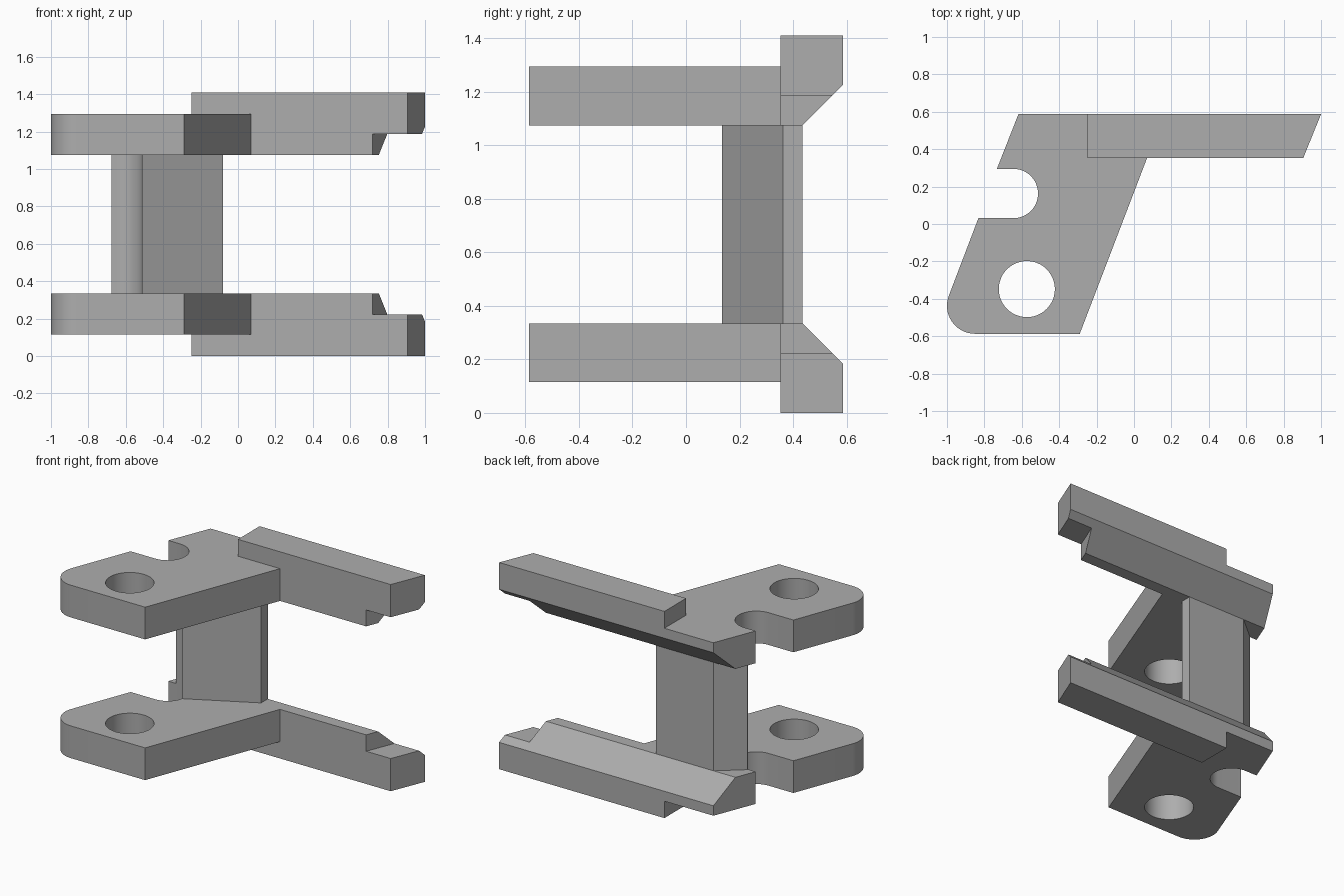
import bpy, bmesh
from math import cos, sin, radians, pi
from mathutils import Vector

cube = bpy.data.objects.get("Cube")
if cube:
    bpy.data.objects.remove(cube, do_unlink=True)

MID = 0.705              # mirror height
FRONT, BACK = 0.353, 0.587
LOW, TOP = 0.115, 0.335  # plate heights

metal = bpy.data.materials.new("plain grey")
metal.use_nodes = True
grey = (0.42, 0.42, 0.42, 1)
metal.diffuse_color = grey
metal.node_tree.nodes["Principled BSDF"].inputs["Base Color"].default_value = grey


def arc(cx, cy, r, start, end, steps):
    angles = [radians(start + (end - start) * i / steps) for i in range(steps + 1)]
    return [(cx + r * cos(a), cy + r * sin(a)) for a in angles]


def prism(name, outline, low, high, place=lambda u, v, w: (u, v, w)):
    """Extrude a 2D outline; the object origin sits on the mirror height."""
    bm = bmesh.new()
    base = bm.faces.new([bm.verts.new(Vector(place(u, v, low)) - Vector((0, 0, MID)))
                         for u, v in outline])
    offset = Vector(place(0, 0, high)) - Vector(place(0, 0, low))
    grown = bmesh.ops.extrude_face_region(bm, geom=[base])["geom"]
    bmesh.ops.translate(bm, vec=offset,
                        verts=[g for g in grown if isinstance(g, bmesh.types.BMVert)])
    bmesh.ops.recalc_face_normals(bm, faces=bm.faces)
    mesh = bpy.data.meshes.new(name)
    bm.to_mesh(mesh)
    bm.free()
    mesh.materials.append(metal)
    obj = bpy.data.objects.new(name, mesh)
    obj.location.z = MID
    bpy.context.collection.objects.link(obj)
    return obj


def activate(obj):
    bpy.ops.object.select_all(action="DESELECT")
    obj.select_set(True)
    bpy.context.view_layer.objects.active = obj


def combine(obj, other, operation):
    activate(obj)
    mod = obj.modifiers.new(operation.lower(), "BOOLEAN")
    mod.operation, mod.solver, mod.object = operation, "EXACT", other
    bpy.ops.object.modifier_apply(modifier=mod.name)
    bpy.data.objects.remove(other, do_unlink=True)


# Plate with rounded corner, round side slot and raised rib
slot = arc(-0.645, 0.163, 0.132, 90, -90, 24)
plate_outline = ([(-0.29, -BACK), (0.07, FRONT), (0.72, FRONT), (0.814, BACK),
                  (-0.618, BACK), (-0.733, 0.295)] + slot + [(-0.832, 0.031)]
                 + arc(-0.85, -0.437, 0.15, 158, 270, 16))
brackets = prism("bracket_plates", plate_outline, LOW, TOP)

# Long rail with slanted end
rail = prism("rail", [(-0.248, FRONT), (0.905, FRONT), (1, BACK), (-0.248, BACK)], 0, 0.223)
combine(brackets, rail, "UNION")

# Bolt hole and the sloped back edge
hole = prism("hole_cutter", arc(-0.573, -0.348, 0.15, 0, 352.5, 47), 0, 0.5)
combine(brackets, hole, "DIFFERENCE")
slope = prism("slope_cutter", [(0.415, 0.355), (0.7, 0.07), (0.7, 0.355)], -1.2, 1.2,
              lambda u, v, w: (w, u, v))
combine(brackets, slope, "DIFFERENCE")

# Matching upper bracket
activate(brackets)
mirror = brackets.modifiers.new("upper_copy", "MIRROR")
mirror.use_axis = (False, False, True)
bpy.ops.object.modifier_apply(modifier=mirror.name)

# Upright post that follows the slot
post_outline = ([(-0.513, 0.135), (-0.08, 0.363), (-0.08, 0.435), (-0.513, 0.435),
                 (-0.675, 0.3), (-0.675, 0.295)] + slot[:13])
post = prism("upright_post", post_outline, TOP, 2 * MID - TOP)

for obj in (brackets, post):
    activate(obj)
    bpy.ops.object.shade_smooth_by_angle(angle=pi / 10)
